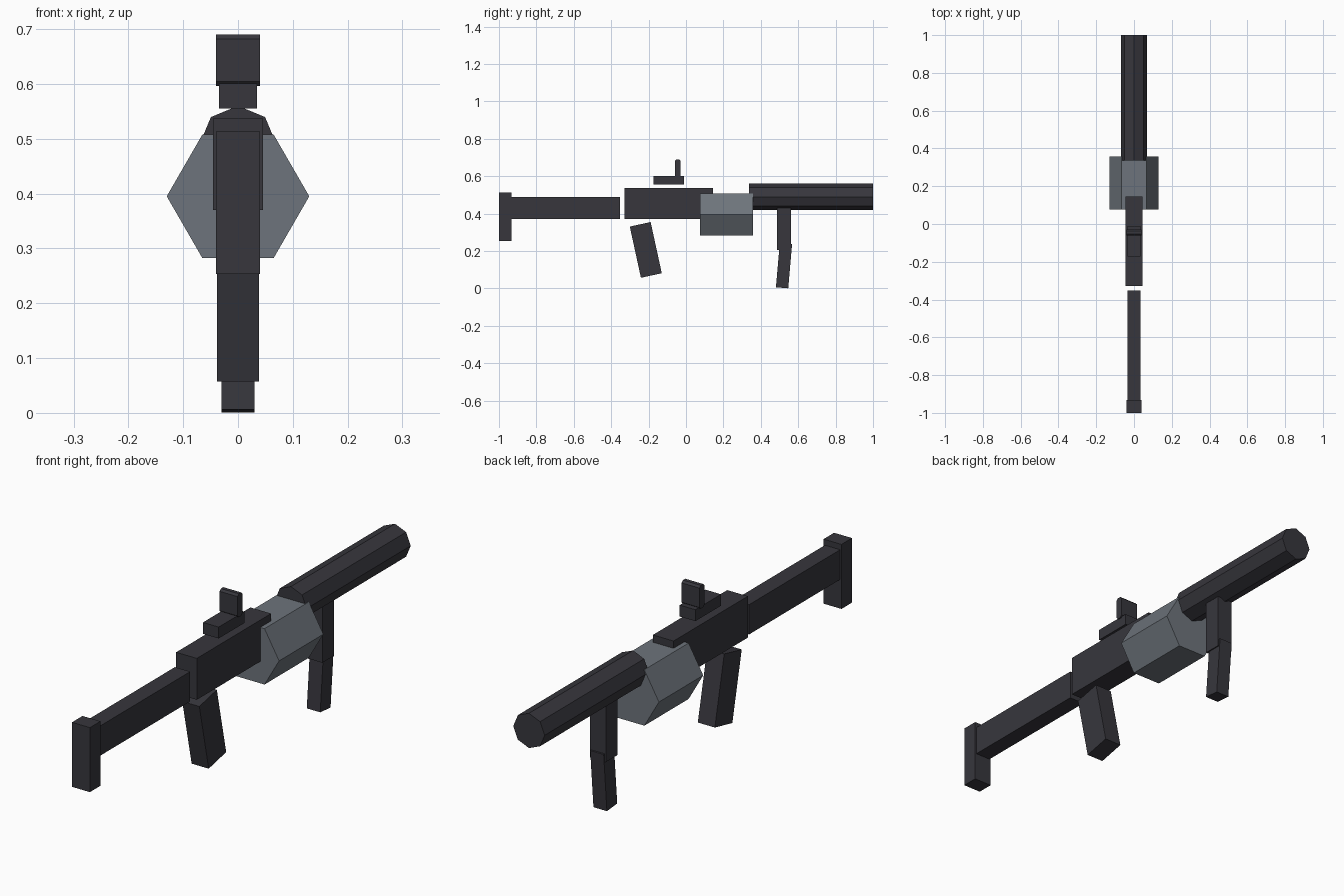
import bpy
import bmesh
import math
from mathutils import Matrix

if "Cube" in bpy.data.objects:
    bpy.data.objects.remove(bpy.data.objects["Cube"])


def material(name, color):
    m = bpy.data.materials.new(name)
    m.diffuse_color = (*color, 1)
    m.use_nodes = True
    m.node_tree.nodes["Principled BSDF"].inputs["Base Color"].default_value = m.diffuse_color
    return m


DARK = material("charcoal", (0.038, 0.037, 0.046))
GREY = material("steel grey", (0.155, 0.175, 0.20))


def finish(name, bm, mat):
    bmesh.ops.recalc_face_normals(bm, faces=bm.faces)
    mesh = bpy.data.meshes.new(name)
    bm.to_mesh(mesh)
    bm.free()
    mesh.materials.append(mat)
    ob = bpy.data.objects.new(name, mesh)
    bpy.context.collection.objects.link(ob)
    return ob


def box(name, half_x, y, z, tilt=0, chamfer=0):
    """Box centred on x, spanning y and z, tilted about its own centre."""
    bm = bmesh.new()
    size = Matrix.Diagonal((half_x * 2, y[1] - y[0], z[1] - z[0], 1))
    bmesh.ops.create_cube(bm, size=1, matrix=size)
    if chamfer:
        edges = [e for e in bm.edges
                 if abs(e.verts[0].co.x - e.verts[1].co.x) > 1e-4]
        bmesh.ops.bevel(bm, geom=edges, offset=chamfer, segments=1, affect='EDGES')
    place = Matrix.Translation((0, sum(y) / 2, sum(z) / 2))
    bm.transform(place @ Matrix.Rotation(math.radians(tilt), 4, 'X'))
    return finish(name, bm, DARK)


def prism(name, sides, radius, y, z, mat):
    """Prism along y with a corner pointing sideways."""
    bm = bmesh.new()
    ring = [(radius * math.cos(2 * math.pi * i / sides),
             z + radius * math.sin(2 * math.pi * i / sides)) for i in range(sides)]
    ends = [[bm.verts.new((px, py, pz)) for px, pz in ring] for py in y]
    for end in ends:
        bm.faces.new(end)
    for i in range(sides):
        j = (i + 1) % sides
        bm.faces.new((ends[0][i], ends[0][j], ends[1][j], ends[1][i]))
    return finish(name, bm, mat)


# Stock and butt plate
box("butt_plate", 0.04, (-1.0, -0.933), (0.253, 0.513))
box("stock", 0.034, (-0.935, -0.353), (0.37, 0.49))

# Main body and sight
box("receiver", 0.046, (-0.328, 0.145), (0.37, 0.537))
box("sight_base", 0.035, (-0.173, -0.01), (0.555, 0.601))
box("sight_post", 0.04, (-0.06, -0.029), (0.596, 0.69), chamfer=0.008)

# Drum and barrel
prism("drum", 6, 0.13, (0.076, 0.358), 0.395, GREY)
prism("barrel", 8, 0.07, (0.337, 1.0), 0.49, DARK)

# Grips
box("rear_grip", 0.038, (-0.272, -0.158), (0.066, 0.346), tilt=12.3)
box("front_grip_upper", 0.035, (0.487, 0.561), (0.205, 0.43))
box("front_grip_lower", 0.03, (0.491, 0.557), (0.003, 0.24), tilt=-5)
